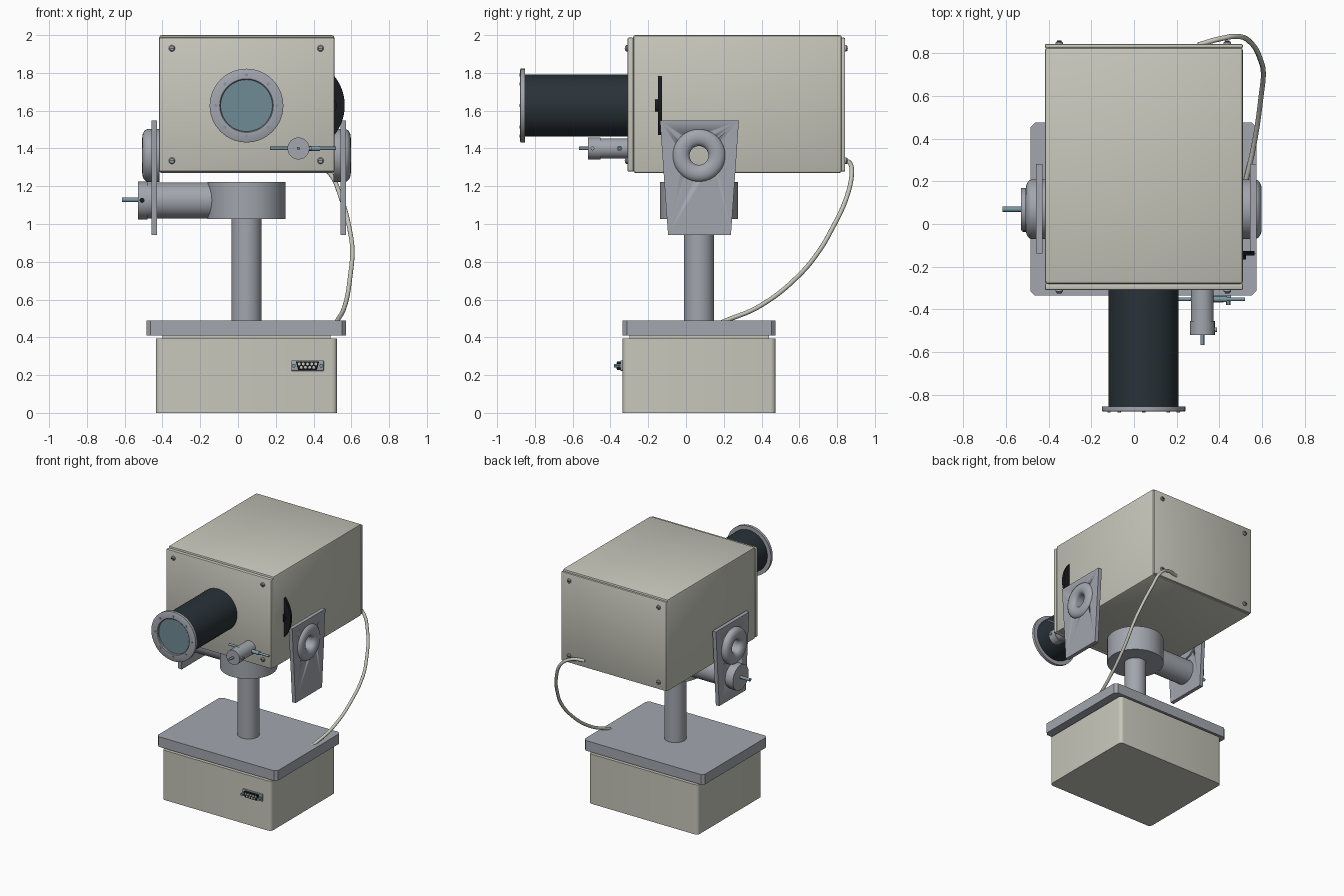
import bpy, bmesh, math
from mathutils import Vector

cube = bpy.data.objects.get("Cube")
if cube:
    bpy.data.objects.remove(cube, do_unlink=True)


def material(name, r, g, b):
    m = bpy.data.materials.new(name)
    m.use_nodes = True
    m.diffuse_color = (r, g, b, 1)
    m.node_tree.nodes["Principled BSDF"].inputs["Base Color"].default_value = (r, g, b, 1)
    return m


BEIGE = material("beige paint", .57, .57, .50)
METAL = material("grey metal", .36, .38, .42)
DARK = material("dark tube", .022, .032, .04)
BLACK = material("black", .01, .011, .013)
GLASS = material("blue glass", .16, .26, .30)
STEEL = material("blue steel", .20, .32, .37)


def make(name, bm, mat):
    bmesh.ops.recalc_face_normals(bm, faces=bm.faces)
    mesh = bpy.data.meshes.new(name)
    bm.to_mesh(mesh)
    bm.free()
    mesh.materials.append(mat)
    ob = bpy.data.objects.new(name, mesh)
    bpy.context.collection.objects.link(ob)
    bpy.ops.object.select_all(action='DESELECT')
    ob.select_set(True)
    bpy.context.view_layer.objects.active = ob
    bpy.ops.object.shade_smooth_by_angle(angle=math.radians(35))
    return ob


def box(name, lo, hi, mat, bevel=0, upright_only=False, segments=2):
    lo, hi = Vector(lo), Vector(hi)
    bm = bmesh.new()
    bmesh.ops.create_cube(bm, size=1)
    for v in bm.verts:
        v.co = (lo + hi) / 2 + v.co * (hi - lo)
    if bevel:
        edges = [e for e in bm.edges if not upright_only
                 or abs(e.verts[0].co.z - e.verts[1].co.z) > .01]
        bmesh.ops.bevel(bm, geom=edges, offset=bevel, segments=segments,
                        profile=.5, affect='EDGES')
    return make(name, bm, mat)


def lathe(name, profile, origin, axis, mat, steps=48):
    """Spin (radius, height) pairs around an axis through origin."""
    bm = bmesh.new()
    vs = [bm.verts.new((r, 0, h)) for r, h in profile]
    es = [bm.edges.new(p) for p in zip(vs, vs[1:])]
    bmesh.ops.spin(bm, geom=vs + es, cent=(0, 0, 0), axis=(0, 0, 1),
                   angle=math.tau, steps=steps)
    bmesh.ops.remove_doubles(bm, verts=bm.verts, dist=1e-5)
    turn = Vector((0, 0, 1)).rotation_difference(Vector(axis))
    for v in bm.verts:
        v.co = Vector(origin) + turn @ v.co
    return make(name, bm, mat)


def cyl(name, a, b, r, mat, steps=48):
    d = Vector(b) - Vector(a)
    n = d.length
    return lathe(name, [(0, 0), (r, 0), (r, n), (0, n)], a, d.normalized(), mat, steps)


def prism(name, points, shift, mat):
    bm = bmesh.new()
    face = bm.faces.new([bm.verts.new(p) for p in points])
    new = bmesh.ops.extrude_face_region(bm, geom=[face])["geom"]
    bmesh.ops.translate(bm, vec=shift, verts=[g for g in new if isinstance(g, bmesh.types.BMVert)])
    return make(name, bm, mat)


CX, CY = .045, .069     # pedestal axis

# Base cabinet, table and pedestal
box("base_cabinet", (-.435, -.335, 0), (.525, .475, .395), BEIGE, .028, True, 4)
box("base_neck", (-.40, -.30, .39), (.49, .44, .415), BEIGE)
box("table_slab", (-.485, -.335, .41), (.573, .475, .49), METAL, .022, True, 1)
cyl("pedestal_post", (CX, CY, .48), (CX, CY, 1.05), .08, METAL)
cyl("pivot_drum", (CX, CY, 1.027), (CX, CY, 1.222), .207, METAL, 64)
cyl("pivot_arm", (CX, CY, 1.125), (-.49, CY, 1.125), .095, METAL)
cyl("arm_cap", (-.48, CY, 1.125), (-.53, CY, 1.125), .1, METAL)
cyl("arm_pin", (-.52, CY, 1.128), (-.615, CY, 1.128), .012, STEEL, 16)
cyl("arm_set_screw", (-.508, CY, 1.125), (-.508, CY - .107, 1.125), .013, BLACK, 16)

# Housing with end panels
box("housing", (-.417, -.28, 1.27), (.51, .825, 2), BEIGE, .013)
box("front_panel", (-.417, -.31, 1.277), (.51, -.277, 1.987), BEIGE, .008)
box("back_panel", (-.417, .822, 1.277), (.51, .843, 1.987), BEIGE, .008)
for x in (-.35, .437):
    for z in (1.335, 1.93):
        for side, y, s in (("front", -.308, -1), ("back", .841, 1)):
            lathe(f"{side}_panel_screw", [(0, 0), (.017, 0), (.017, .008), (.012, .014), (0, .014)],
                  (x, y, z), (0, s, 0), METAL, 16)
            box(f"{side}_screw_slot", (x - .011, y + s * .015 - .002, z - .002),
                (x + .011, y + s * .015 + .002, z + .002), BLACK)

# Lens tube, flange and glass
LX, LZ = CX, 1.627
cyl("lens_tube", (LX, -.30, LZ), (LX, -.856, LZ), .164, DARK, 64)
lathe("lens_flange", [(.137, 0), (.195, 0), (.195, .022), (.19, .025), (.142, .025),
                      (.137, .02), (.137, 0)], (LX, -.853, LZ), (0, -1, 0), METAL, 64)
cyl("lens_glass", (LX, -.85, LZ), (LX, -.861, LZ), .1375, GLASS, 64)
for i in range(8):
    a = math.tau * i / 8
    x, z = LX + .162 * math.cos(a), LZ + .162 * math.sin(a)
    cyl("flange_bolt", (x, -.875, z), (x, -.882, z), .008, STEEL, 12)

# Adjuster below the lens
AX, AZ = .32, 1.40
cyl("adjuster_barrel", (AX, -.30, AZ), (AX, -.455, AZ), .053, METAL)
cyl("adjuster_cap", (AX, -.453, AZ), (AX, -.52, AZ), .058, METAL)
cyl("adjuster_pin", (AX, -.51, AZ), (AX, -.566, AZ), .009, STEEL, 16)
cyl("adjuster_rod", (.17, -.352, AZ), (.52, -.352, AZ), .009, STEEL, 16)
cyl("adjuster_set_screw", (AX, -.495, AZ), (AX + .068, -.495, AZ), .01, METAL, 16)
cyl("rod_collar", (.37, -.352, AZ), (.435, -.352, AZ), .014, STEEL, 16)

# Filter wheel showing through the side
cyl("filter_wheel", (.316, -.127, LZ), (.316, -.148, LZ), .249, BLACK, 96)
cyl("filter_knob", (.475, -.148, LZ), (.475, -.165, LZ), .048, BLACK, 32)

# Tapered side plates with bored trunnion hubs
HZ = 1.363
for side, x, base, tip in (("left", .543, .505, .597), ("right", -.459, -.415, -.507)):
    plate = prism(f"{side}_side_plate",
                  [(x, -.138, 1.548), (x, .28, 1.548), (x, .238, .942), (x, -.095, .942)],
                  (.03, 0, 0), METAL)
    cutter = cyl("hub_cutter", (x - .05, CY, HZ), (x + .08, CY, HZ), .1, METAL)
    cutter.hide_render = True
    mod = plate.modifiers.new("bore", 'BOOLEAN')
    mod.operation, mod.object, mod.solver = 'DIFFERENCE', cutter, 'EXACT'
    bpy.context.view_layer.objects.active = plate
    bpy.ops.object.modifier_apply(modifier="bore")
    bpy.data.objects.remove(cutter, do_unlink=True)
    n = abs(tip - base)
    ring = [(.095 + .045 * math.cos(t), n - .032 + .032 * math.sin(t))
            for t in (math.pi * i / 12 for i in range(13))]
    lathe(f"{side}_trunnion_hub", [(.05, 0), (.14, 0)] + ring + [(.05, 0)],
          (base, CY, HZ), (math.copysign(1, tip - base), 0, 0), METAL, 64)

# Multi-pin socket on the base
SX, SZ, SY = .368, .25, -.335
box("socket_plate", (SX - .086, SY - .012, SZ - .028), (SX + .086, SY + .01, SZ + .028), METAL, .004)
prism("socket_shell", [(SX - .062, SY, SZ + .022), (SX + .062, SY, SZ + .022),
                       (SX + .05, SY, SZ - .022), (SX - .05, SY, SZ - .022)],
      (0, -.03, 0), BLACK)
for count, z in ((5, SZ + .009), (4, SZ - .009)):
    for i in range(count):
        x = SX + (i - (count - 1) / 2) * .022
        cyl("socket_contact", (x, SY - .028, z), (x, SY - .033, z), .0075, BEIGE, 12)
for s in (-1, 1):
    cyl("socket_post", (SX + s * .073, SY, SZ), (SX + s * .073, SY - .045, SZ), .011, STEEL, 6)

# Cable from the housing back to the base
path = [(.30, .838, 1.33), (.40, .866, 1.325), (.48, .878, 1.275), (.545, .85, 1.14),
        (.595, .76, .95), (.605, .71, .865), (.595, .60, .73), (.565, .39, .565),
        (.525, .21, .488), (.465, 0, .40)]
curve = bpy.data.curves.new("cable", 'CURVE')
curve.dimensions = '3D'
curve.bevel_depth, curve.bevel_resolution, curve.resolution_u = .012, 3, 8
curve.use_fill_caps = True
spline = curve.splines.new('BEZIER')
spline.bezier_points.add(len(path) - 1)
for p, co in zip(spline.bezier_points, path):
    p.co = co
    p.handle_left_type = p.handle_right_type = 'AUTO'
curve.materials.append(BEIGE)
bpy.context.collection.objects.link(bpy.data.objects.new("cable", curve))
